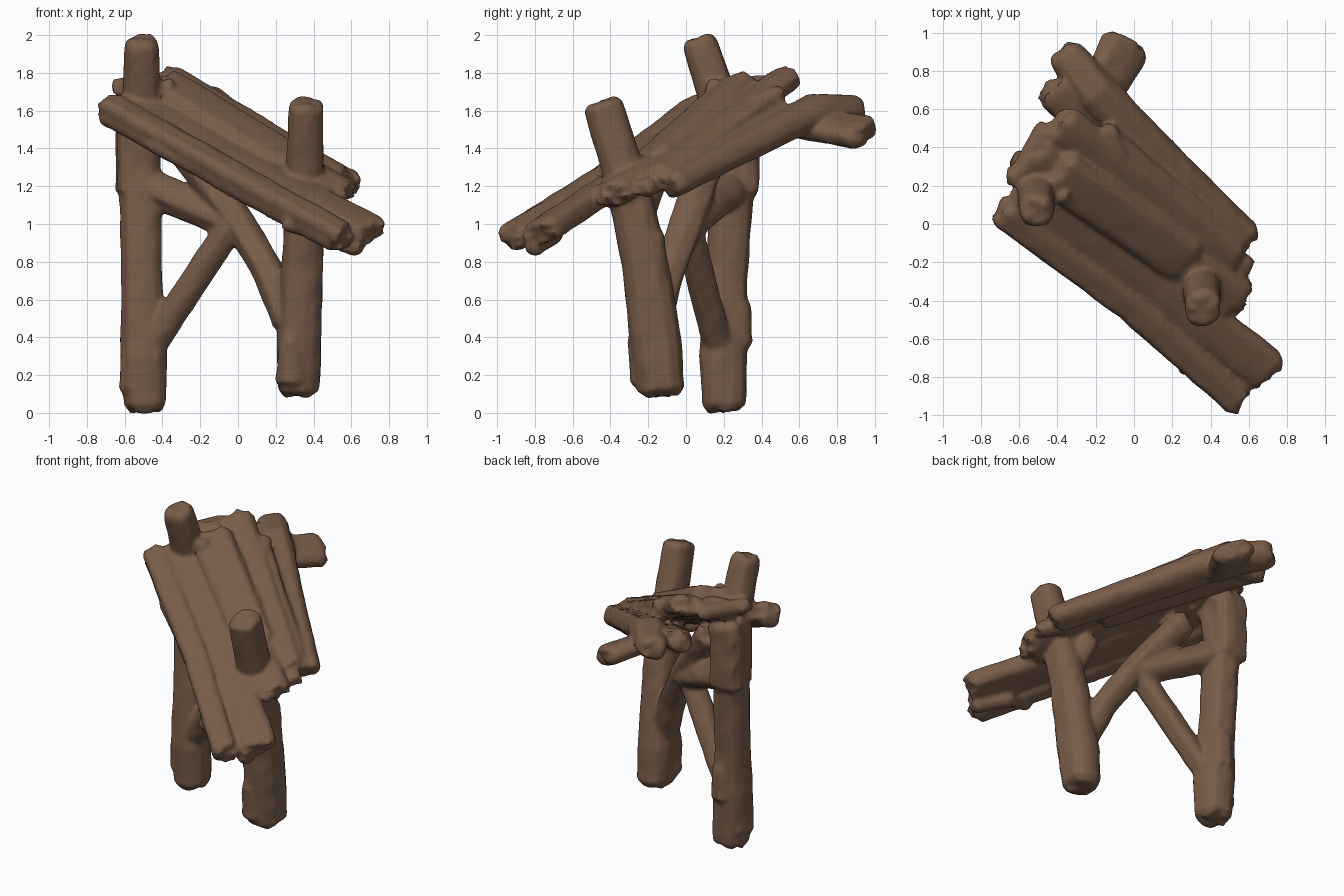
import bpy, bmesh, math, random
from mathutils import Vector

if "Cube" in bpy.data.objects:
    bpy.data.objects.remove(bpy.data.objects["Cube"])

random.seed(7)
wood = bpy.data.materials.new("weathered brown wood")
wood.diffuse_color = (0.19, 0.108, 0.066, 1)
wood.use_nodes = True
wood.node_tree.nodes["Principled BSDF"].inputs["Base Color"].default_value = wood.diffuse_color

ACROSS = Vector((0.58, 0.76, 0.27))   # direction across the sloping planks
SLOPE = Vector((0.74, -0.54, -0.40))  # direction down the sloping planks
SIDEWAYS = Vector((1, 0, 0))
parts = []


def timber(name, pts, hw, ht, side=SIDEWAYS, sides=14, power=2.4, rough=0.07, ragged=0.02, cap=0.72):
    """Rough timber swept through pts; a point may carry a 4th value scaling its size."""
    path = [Vector(p[:3]) for p in pts]
    scl = [p[3] if len(p) > 3 else 1.0 for p in pts]
    rings = []                                    # resample: (position, scale)
    for i in range(len(path) - 1):
        n = max(1, round((path[i + 1] - path[i]).length / 0.09))
        for k in range(n):
            f = k / n
            rings.append((path[i].lerp(path[i + 1], f), scl[i] * (1 - f) + scl[i + 1] * f))
    rings.append((path[-1], scl[-1]))
    groove = [1 + random.uniform(-rough, rough) for _ in range(sides)]
    end_shift = [[random.uniform(-ragged, ragged) for _ in range(sides)] for _ in range(2)]
    bm = bmesh.new()
    loops = []
    last = len(rings) - 1

    def ring(c, t, s, shift):
        a = (side - t * side.dot(t)).normalized()
        b = t.cross(a)
        out = []
        for j in range(sides):
            ang = 2 * math.pi * j / sides
            cx, cy = math.cos(ang), math.sin(ang)
            r = (abs(cx) ** power + abs(cy) ** power) ** (-1 / power)
            r *= s * groove[j] * (1 + random.uniform(-rough, rough) * 0.6)
            out.append(bm.verts.new(c + a * cx * r * hw + b * cy * r * ht + t * shift[j]))
        return out

    flat = [0] * sides
    for i, (c, s) in enumerate(rings):
        t = (rings[min(i + 1, last)][0] - rings[max(i - 1, 0)][0]).normalized()
        if i == 0:                                # chamfered, ragged start
            loops.append(ring(c, t, s * cap, end_shift[0]))
            loops.append(ring(c + t * 0.035, t, s, flat))
        elif i == last:                           # chamfered, ragged end
            loops.append(ring(c - t * 0.035, t, s, flat))
            loops.append(ring(c, t, s * cap, end_shift[1]))
        else:
            loops.append(ring(c, t, s, flat))
    for p, q in zip(loops, loops[1:]):
        for j in range(sides):
            k = (j + 1) % sides
            bm.faces.new((p[j], p[k], q[k], q[j]))
    for lp in (loops[0], loops[-1]):
        mid = bm.verts.new(sum((v.co for v in lp), Vector()) / sides)
        for j in range(sides):
            bm.faces.new((lp[j], lp[(j + 1) % sides], mid))
    bmesh.ops.recalc_face_normals(bm, faces=bm.faces[:])
    me = bpy.data.meshes.new(name)
    bm.to_mesh(me)
    bm.free()
    me.materials.append(wood)
    ob = bpy.data.objects.new(name, me)
    bpy.context.collection.objects.link(ob)
    parts.append(ob)


# Two main posts that poke up through the planks
timber("tall_post", [(-0.49, 0.20, 0.01, 1.0), (-0.50, 0.195, 0.3, 1.12), (-0.51, 0.21, 0.7, 0.98),
                     (-0.52, 0.25, 1.3, 1.0), (-0.51, 0.19, 1.6, 0.92), (-0.51, 0.06, 1.99, 0.82)],
       0.112, 0.118, rough=0.05)
timber("short_post", [(0.32, -0.13, 0.09, 1.0), (0.32, -0.16, 0.35, 1.1), (0.34, -0.22, 0.8, 1.0),
                      (0.35, -0.31, 1.2, 0.92), (0.36, -0.45, 1.66, 0.84)], 0.112, 0.126, rough=0.05)

# Swollen patches and knots on the posts
timber("tall_post_collar", [(-0.53, 0.26, 1.14), (-0.53, 0.26, 1.5), (-0.50, 0.27, 1.62)], 0.115, 0.12, power=3.5)
timber("tall_post_knot", [(-0.48, 0.27, 0.34), (-0.48, 0.28, 0.6, 0.85)], 0.08, 0.08)
timber("tall_post_foot", [(-0.54, 0.19, 0.1), (-0.55, 0.18, 0.36, 0.8)], 0.09, 0.1)
timber("short_post_foot", [(0.28, -0.21, 0.14), (0.28, -0.26, 0.42, 0.7)], 0.08, 0.08)
timber("short_post_knot", [(0.37, -0.16, 0.78), (0.36, -0.18, 0.97)], 0.07, 0.06)

# Bracing struts between the posts
timber("low_strut", [(-0.48, 0.18, 0.32), (-0.02, 0.00, 1.02)], 0.074, 0.078)
timber("diagonal_strut", [(0.28, -0.17, 0.45), (0.17, -0.1, 0.73), (0.02, 0.00, 0.99, 1.0),
                          (-0.30, 0.14, 1.42, 1.1)], 0.086, 0.09)
timber("high_strut", [(-0.48, 0.24, 1.20, 1.1), (0.02, 0.00, 0.98, 0.95)], 0.088, 0.09)
timber("short_post_bracket", [(0.32, -0.26, 0.98), (0.22, -0.17, 1.24)], 0.07, 0.07)

# Sloping planks: path, half width, half thickness
planks = [
    ("front_plank", [(-0.70, 0.08, 1.62), (-0.02, -0.42, 1.24), (0.56, -0.93, 0.92)], 0.085, 0.08),
    ("second_plank", [(-0.60, 0.21, 1.67), (0.05, -0.26, 1.29), (0.71, -0.78, 0.95)], 0.125, 0.07),
    ("third_plank", [(-0.53, 0.38, 1.73), (0.55, -0.40, 1.15)], 0.125, 0.075),
    ("upper_plank", [(-0.41, 0.27, 1.76), (0.28, -0.20, 1.34)], 0.13, 0.05),
    ("ridge_plank", [(-0.40, 0.54, 1.78), (0.52, -0.19, 1.23)], 0.11, 0.065),
    ("inner_back_plank", [(-0.19, 0.47, 1.67), (0.54, -0.14, 1.23)], 0.09, 0.06),
    ("under_back_plank", [(-0.43, 0.70, 1.62), (0.30, 0.02, 1.29)], 0.10, 0.06),
]
for name, path, w, h in planks:
    timber(name, path, w, h, ACROSS, power=3.2, rough=0.07, ragged=0.03, cap=0.8)

# Thick log along the back with its short crossing stub
timber("back_log", [(0.60, -0.09, 1.20, 0.9), (0.2, 0.29, 1.40), (-0.2, 0.69, 1.60, 1.1),
                    (-0.38, 0.91, 1.60, 0.95)], 0.1, 0.085, ACROSS, power=2.8)
timber("back_stub", [(-0.22, 0.60, 1.53, 0.85), (-0.03, 0.96, 1.48)], 0.135, 0.068, SLOPE, power=3)
timber("back_side_stub", [(-0.16, 0.62, 1.58), (-0.48, 0.70, 1.58)], 0.07, 0.06, ACROSS)

# Broken ends and cross sticks around the planks
sticks = [
    ("left_cross_stick", (-0.63, 0.20, 1.72), (-0.46, 0.52, 1.73), 0.05),
    ("left_stub", (-0.66, 0.28, 1.75), (-0.50, 0.20, 1.66), 0.05),
    ("post_side_stub", (-0.38, 0.15, 1.76), (-0.33, 0.16, 1.50), 0.045),
    ("ridge_stub", (-0.14, 0.51, 1.70), (-0.05, 0.30, 1.62), 0.045),
    ("front_splinter", (-0.46, -0.15, 1.43), (-0.1, -0.38, 1.24), 0.045),
    ("low_splinter", (0.24, -0.76, 1.01), (0.45, -0.70, 0.95), 0.045),
    ("low_end_stub", (0.42, -0.68, 0.96), (0.66, -0.82, 0.87), 0.055),
    ("low_right_stub", (0.55, -0.62, 1.03), (0.74, -0.74, 0.99), 0.045),
    ("post_splinter", (0.30, -0.28, 1.24), (0.56, -0.44, 1.13), 0.05),
    ("right_end_stub", (0.42, -0.12, 1.24), (0.61, -0.23, 1.18), 0.055),
]
for name, a, b, r in sticks:
    timber(name, [a, b], r, r, ACROSS, sides=9)

# Fuse all timbers into one weathered skin
bpy.ops.object.select_all(action='DESELECT')
for ob in parts:
    ob.select_set(True)
bpy.context.view_layer.objects.active = parts[0]
bpy.ops.object.join()
trestle = bpy.context.view_layer.objects.active
trestle.name = "ruined_timber_trestle"
fuse = trestle.modifiers.new("fuse", 'REMESH')
fuse.mode = 'VOXEL'
fuse.voxel_size = 0.014
soften = trestle.modifiers.new("soften", 'SMOOTH')
soften.factor = 0.5
soften.iterations = 4
for m in ("fuse", "soften"):
    bpy.ops.object.modifier_apply(modifier=m)
trestle.data.materials.clear()
trestle.data.materials.append(wood)
bpy.ops.object.shade_smooth_by_angle(angle=math.radians(40))
